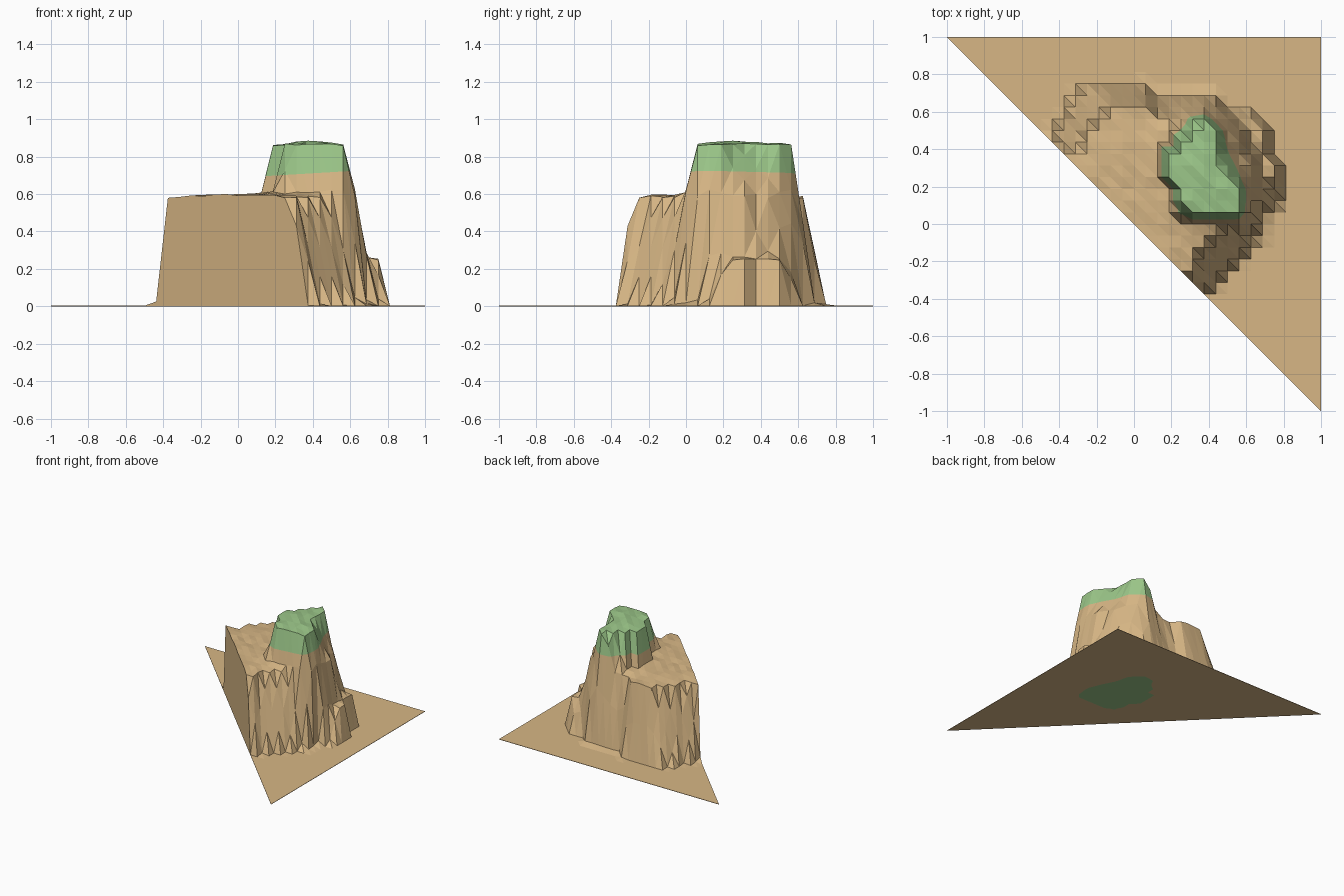
import bpy, bmesh, math, random
from mathutils import Vector

if "Cube" in bpy.data.objects:
    bpy.data.objects.remove(bpy.data.objects["Cube"])

random.seed(4)
N = 32                      # grid cells per side
BASE = 0.003                # thin ground plate


def material(name, rgb):
    m = bpy.data.materials.new(name)
    m.diffuse_color = (*rgb, 1)
    m.use_nodes = True
    m.node_tree.nodes["Principled BSDF"].inputs["Base Color"].default_value = m.diffuse_color
    return m


sand = material("sand_tan", (0.68, 0.47, 0.235))
grass = material("summit_green", (0.33, 0.57, 0.25))

# Contour outlines of the mesa, from cliff foot to summit
FOOT = [(-.9, -.02), (-.44, .44), (-.44, .5), (-.375, .56), (-.31, .69), (-.25, .75),
        (.06, .75), (.125, .69), (.44, .69), (.5, .625), (.62, .56), (.69, .44),
        (.72, .25), (.75, .125), (.69, .06), (.69, -.06), (.625, -.07), (.56, -.19),
        (.5, -.25), (.44, -.31), (.44, -.375), (.375, -.375), (-.1, -.85)]
RIM = [(-.8, -.05), (-.375, .375), (-.31, .4), (-.25, .5), (-.19, .56), (-.125, .625),
       (.06, .625), (.14, .56), (.25, .58), (.4, .61), (.5, .54), (.56, .44), (.62, .3),
       (.64, .19), (.625, .06), (.56, 0), (.5, -.03), (.44, -.08), (.375, -.14),
       (.31, -.22), (.29, -.29), (-.15, -.73)]
NECK = [(.125, .25), (.125, .38), (.19, .44), (.25, .54), (.31, .6), (.4, .6), (.48, .53),
        (.54, .42), (.6, .3), (.625, .19), (.61, .06), (.56, .005), (.25, 0), (.19, .0625),
        (.19, .19)]
SUMMIT = [(.1875, .25), (.1875, .375), (.25, .4375), (.3125, .55), (.375, .5625),
          (.4375, .5), (.4375, .4), (.5, .25), (.5625, .1875), (.5625, .0625),
          (.3125, .0625), (.25, .125), (.25, .1875)]
# Low ledge on the right
LEDGE_FOOT = [(.4, .3), (.5, .625), (.625, .625), (.75, .5), (.75, .375), (.8125, .3125),
              (.8125, .125), (.72, .1)]
LEDGE_TOP = [(.45, .3), (.54, .54), (.625, .53), (.6875, .5), (.6875, .375), (.75, .3125),
             (.75, .22), (.6, .2)]


def edge_distance(p, poly):
    best = 9
    for a, b in zip(poly, poly[1:] + poly[:1]):
        a, b = Vector(a), Vector(b)
        d = b - a
        t = max(0, min(1, (p - a).dot(d) / d.dot(d)))
        best = min(best, (a + d * t - p).length)
    return best


def inside(p, poly):
    hit = False
    for (ax, ay), (bx, by) in zip(poly, poly[1:] + poly[:1]):
        if (ay > p.y) != (by > p.y) and p.x < ax + (p.y - ay) * (bx - ax) / (by - ay):
            hit = not hit
    return hit or edge_distance(p, poly) < 0.012


def terrain(p, levels):
    """Height interpolated between nested contours."""
    if not inside(p, levels[0][0]):
        return 0
    for (outer, z0), (inner, z1) in zip(levels, levels[1:]):
        if not inside(p, inner):
            a, b = edge_distance(p, outer), edge_distance(p, inner)
            return z0 + (z1 - z0) * a / (a + b)
    return levels[-1][1] + min(0.02, 0.15 * edge_distance(p, levels[-1][0]))


MESA = [(FOOT, 0), (RIM, .58), (NECK, .60), (SUMMIT, .86)]
LEDGE = [(LEDGE_FOOT, 0), (LEDGE_TOP, .25)]

# Terrain surface on a triangular half of a square grid
bm = bmesh.new()
grid = {}
for i in range(N + 1):
    for j in range(N - i, N + 1):
        p = Vector((-1 + 2 * i / N, -1 + 2 * j / N))
        z = max(terrain(p, MESA), terrain(p, LEDGE))
        if z > .2:
            z += random.uniform(-.006, .006)
        grid[i, j] = bm.verts.new((p.x, p.y, BASE + z))
for i in range(N):
    for j in range(N):
        for tri in (((i, j), (i + 1, j), (i, j + 1)),
                    ((i + 1, j), (i + 1, j + 1), (i, j + 1))):
            if all(k in grid for k in tri):
                bm.faces.new([grid[k] for k in tri])

# Cut the surface along the grass line and colour the cap
line, up = Vector((.38, .3, .71)), Vector((-.06, 0, 1)).normalized()
bmesh.ops.bisect_plane(bm, geom=bm.verts[:] + bm.edges[:] + bm.faces[:],
                       plane_co=line, plane_no=up, dist=1e-5)
for f in bm.faces:
    f.material_index = int((f.calc_center_median() - line).dot(up) > 0)

# Flat underside repeats the surface colours; side walls close the block
top_faces = bm.faces[:]
border = [e for e in bm.edges if e.is_boundary]
under = {v: bm.verts.new((v.co.x, v.co.y, 0)) for v in bm.verts[:]}
for f in top_faces:
    g = bm.faces.new([under[v] for v in reversed(f.verts)])
    g.material_index = f.material_index
for e in border:
    loop = e.link_loops[0]
    a, b = loop.vert, loop.link_loop_next.vert
    bm.faces.new((b, a, under[a], under[b]))

mesh = bpy.data.meshes.new("mesa_terrain")
bm.to_mesh(mesh)
bm.free()
mesh.materials.append(sand)
mesh.materials.append(grass)
bpy.context.collection.objects.link(bpy.data.objects.new("mesa_terrain", mesh))
